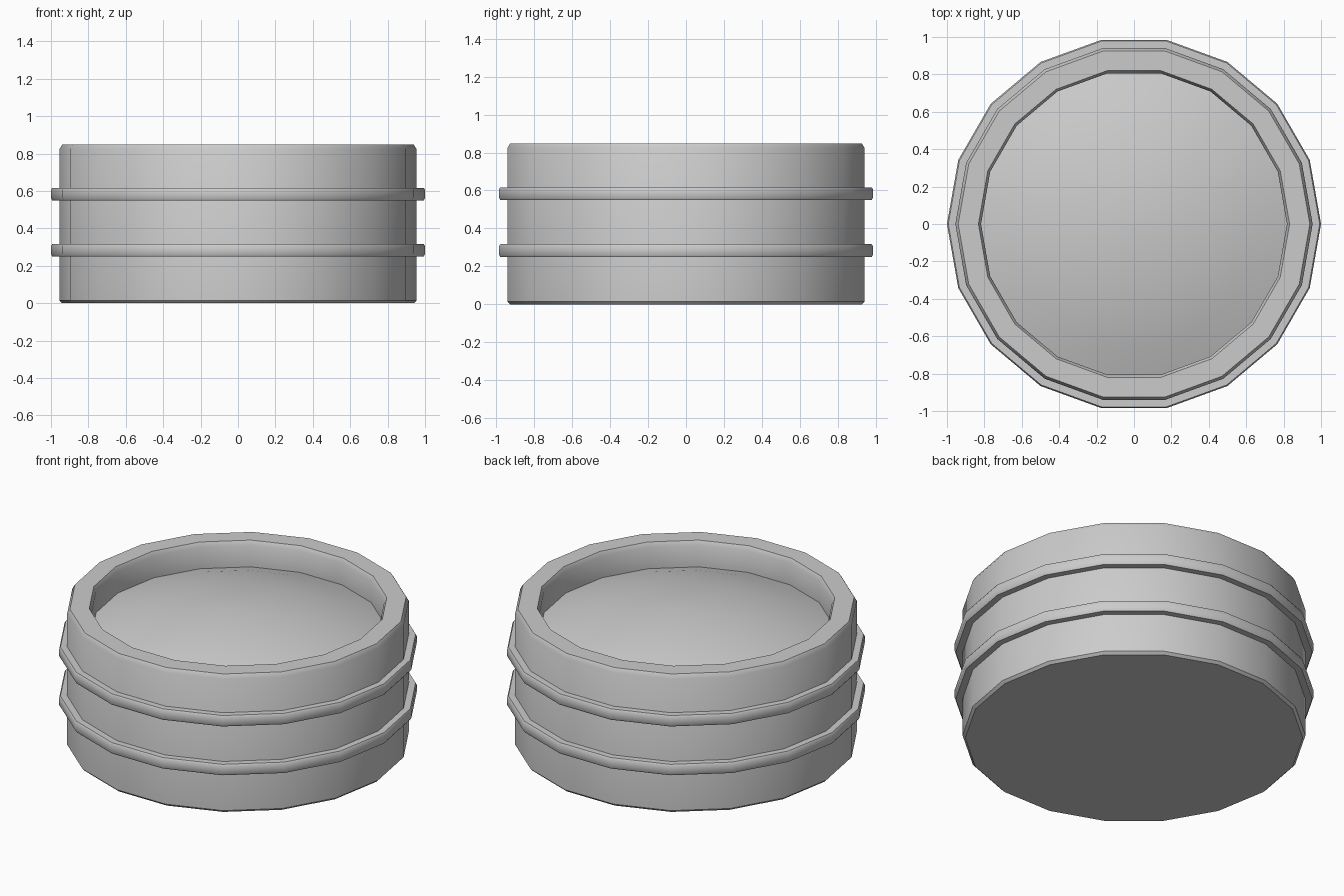
import bpy, bmesh
from math import cos, sin, pi, radians

if "Cube" in bpy.data.objects:
    bpy.data.objects.remove(bpy.data.objects["Cube"])

SIDES = 18


def lathe(name, profile, closed=False):
    """Revolve (radius, z) points; an open profile gets end caps."""
    bm = bmesh.new()
    rings = [[bm.verts.new((r * cos(2 * pi * i / SIDES), r * sin(2 * pi * i / SIDES), z))
              for i in range(SIDES)] for r, z in profile]
    pairs = list(zip(rings, rings[1:]))
    if closed:
        pairs.append((rings[-1], rings[0]))
    for a, b in pairs:
        for i in range(SIDES):
            j = (i + 1) % SIDES
            bm.faces.new((a[i], a[j], b[j], b[i]))
    if not closed:
        bm.faces.new(rings[0][::-1])
        bm.faces.new(rings[-1])
    bmesh.ops.recalc_face_normals(bm, faces=bm.faces)
    mesh = bpy.data.meshes.new(name)
    bm.to_mesh(mesh)
    bm.free()
    obj = bpy.data.objects.new(name, mesh)
    bpy.context.collection.objects.link(obj)
    bpy.ops.object.select_all(action='DESELECT')
    obj.select_set(True)
    bpy.context.view_layer.objects.active = obj
    bpy.ops.object.shade_smooth_by_angle(angle=radians(35))
    return obj


# Drum body with softened rim and a recess whose floor bulges up as a dome
EDGE_R, EDGE_Z, RISE = 0.818, 0.69, 0.15
sphere_r = (EDGE_R ** 2 + RISE ** 2) / (2 * RISE)
dome = []
for k in (1.0, 0.8, 0.6, 0.4, 0.2, 0.05):
    r = EDGE_R * k
    dome.append((r, EDGE_Z + RISE - sphere_r + (sphere_r ** 2 - r ** 2) ** 0.5))
lathe("drum_body", [
    (0.94, 0.0), (0.955, 0.015), (0.955, 0.823), (0.94, 0.848),
    (0.832, 0.848), (0.818, 0.823)] + dome)

# Two raised hoops around the body
for label, z in (("lower_hoop", 0.25), ("upper_hoop", 0.55)):
    lathe(label, [
        (0.93, z), (0.993, z), (1.0, z + 0.012),
        (1.0, z + 0.055), (0.993, z + 0.067), (0.93, z + 0.067)], closed=True)
